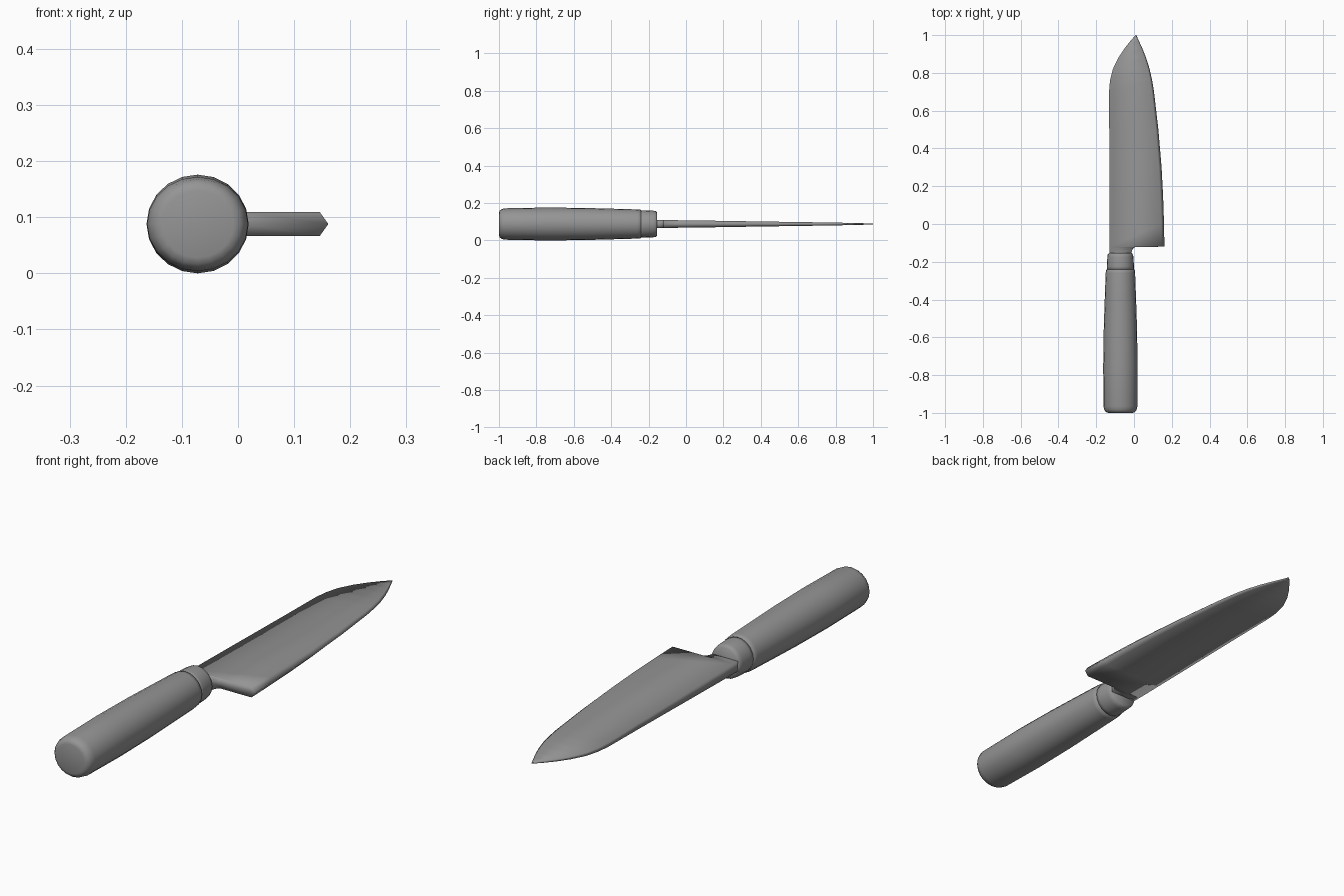
import bpy, bmesh, math

if "Cube" in bpy.data.objects:
    bpy.data.objects.remove(bpy.data.objects["Cube"])

CZ = 0.088   # height of the knife's long axis
CX = -0.072  # handle axis

grey = bpy.data.materials.new("dark_grey")
grey.diffuse_color = (.3, .3, .3, 1)
grey.use_nodes = True
grey.node_tree.nodes["Principled BSDF"].inputs["Base Color"].default_value = grey.diffuse_color


def loft(name, rings):
    """Skin a list of equal-length closed rings, cap both ends, shade smooth."""
    bm = bmesh.new()
    loops = [[bm.verts.new(p) for p in ring] for ring in rings]
    n = len(loops[0])
    for a, b in zip(loops, loops[1:]):
        for i in range(n):
            j = (i + 1) % n
            bm.faces.new((a[i], a[j], b[j], b[i]))
    bm.faces.new(loops[0])
    bm.faces.new(loops[-1])
    bmesh.ops.recalc_face_normals(bm, faces=bm.faces)
    for f in bm.faces:
        f.smooth = True
    me = bpy.data.meshes.new(name)
    bm.to_mesh(me)
    bm.free()
    me.materials.append(grey)
    ob = bpy.data.objects.new(name, me)
    bpy.context.collection.objects.link(ob)
    return ob


def ellipse(y, rx, rz, n=20):
    return [(CX + rx * math.cos(2 * math.pi * i / n), y,
             CZ + rz * math.sin(2 * math.pi * i / n)) for i in range(n)]


# Handle: slightly swollen grip with rounded butt
grip = [(-1.0, .064, .060), (-.996, .076, .072), (-.985, .085, .080),
        (-.965, .090, .084), (-.75, .091, .088), (-.55, .088, .086),
        (-.4, .083, .082), (-.26, .078, .078), (-.243, .076, .076),
        (-.238, .068, .068)]
loft("handle", [ellipse(*r) for r in grip])

# Ferrule: collar between grip and blade
collar = [(-.245, .071, .072), (-.225, .072, .073), (-.175, .069, .071),
          (-.162, .067, .069), (-.154, .060, .062)]
loft("ferrule", [ellipse(*r) for r in collar])


# Blade: y, spine x, cutting edge x, half thickness, bevel width
stations = [(-.17, -.130, -.012, .021, .001), (-.145, -.131, -.012, .021, .001),
            (-.130, -.131, -.006, .021, .001), (-.122, -.131, .006, .021, .001),
            (-.120, -.131, .161, .021, .015), (0, -.131, .159, .0195, .015),
            (.15, -.131, .154, .0175, .015), (.3, -.131, .146, .015, .015),
            (.5, -.131, .129, .012, .014), (.7, -.132, .106, .009, .013),
            (.76, -.127, .096, .008, .012), (.82, -.112, .083, .007, .011),
            (.88, -.083, .064, .0058, .010), (.93, -.050, .044, .0045, .008),
            (.97, -.018, .026, .0035, .006), (1.0, .008, .012, .002, .001)]


def section(y, spine, edge, t, bevel):
    return [(spine, y, CZ + t), (edge - bevel, y, CZ + t), (edge, y, CZ),
            (edge - bevel, y, CZ - t), (spine, y, CZ - t)]


loft("blade", [section(*s) for s in stations])
